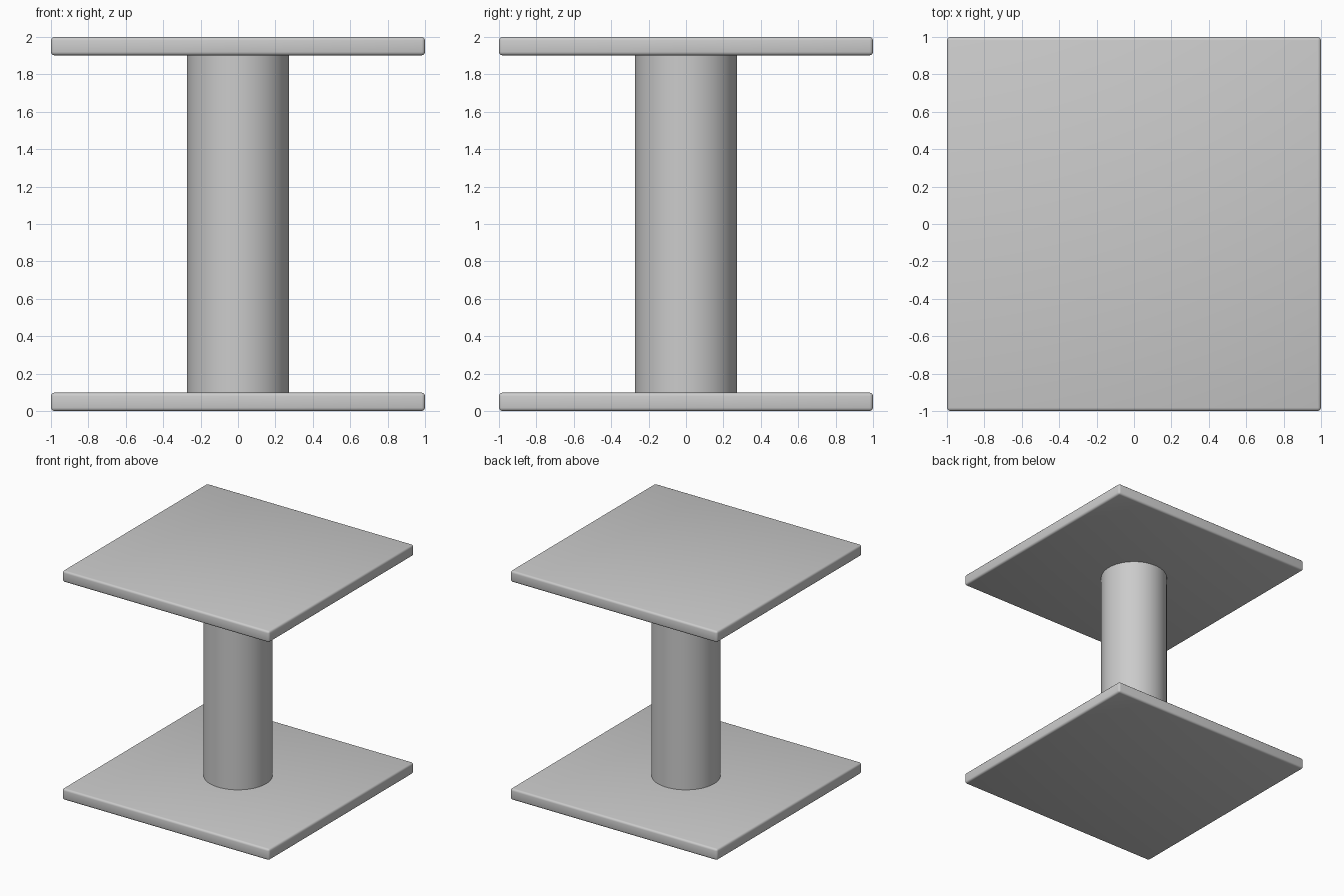
import bpy
import math

if "Cube" in bpy.data.objects:
    bpy.data.objects.remove(bpy.data.objects["Cube"])

THICK = 0.098
COLUMN_R = 0.273


def smooth(obj):
    bpy.ops.object.select_all(action='DESELECT')
    obj.select_set(True)
    bpy.context.view_layer.objects.active = obj
    bpy.ops.object.shade_smooth_by_angle(angle=math.radians(35))


def plate(name, z):
    """Square slab with softly rounded edges."""
    bpy.ops.mesh.primitive_cube_add(size=1, location=(0, 0, z))
    obj = bpy.context.object
    obj.name = name
    obj.scale = (2, 2, THICK)
    bpy.ops.object.transform_apply(location=False, rotation=False, scale=True)
    bevel = obj.modifiers.new("rounded_edges", 'BEVEL')
    bevel.width = 0.018
    bevel.segments = 3
    bpy.ops.object.modifier_apply(modifier=bevel.name)
    smooth(obj)


# Base and top slabs
plate("base_plate", THICK / 2)
plate("top_plate", 2 - THICK / 2)

# Round column between the slabs
bpy.ops.mesh.primitive_cylinder_add(vertices=64, radius=COLUMN_R,
                                    depth=2 - 2 * THICK, location=(0, 0, 1))
column = bpy.context.object
column.name = "column"
smooth(column)
